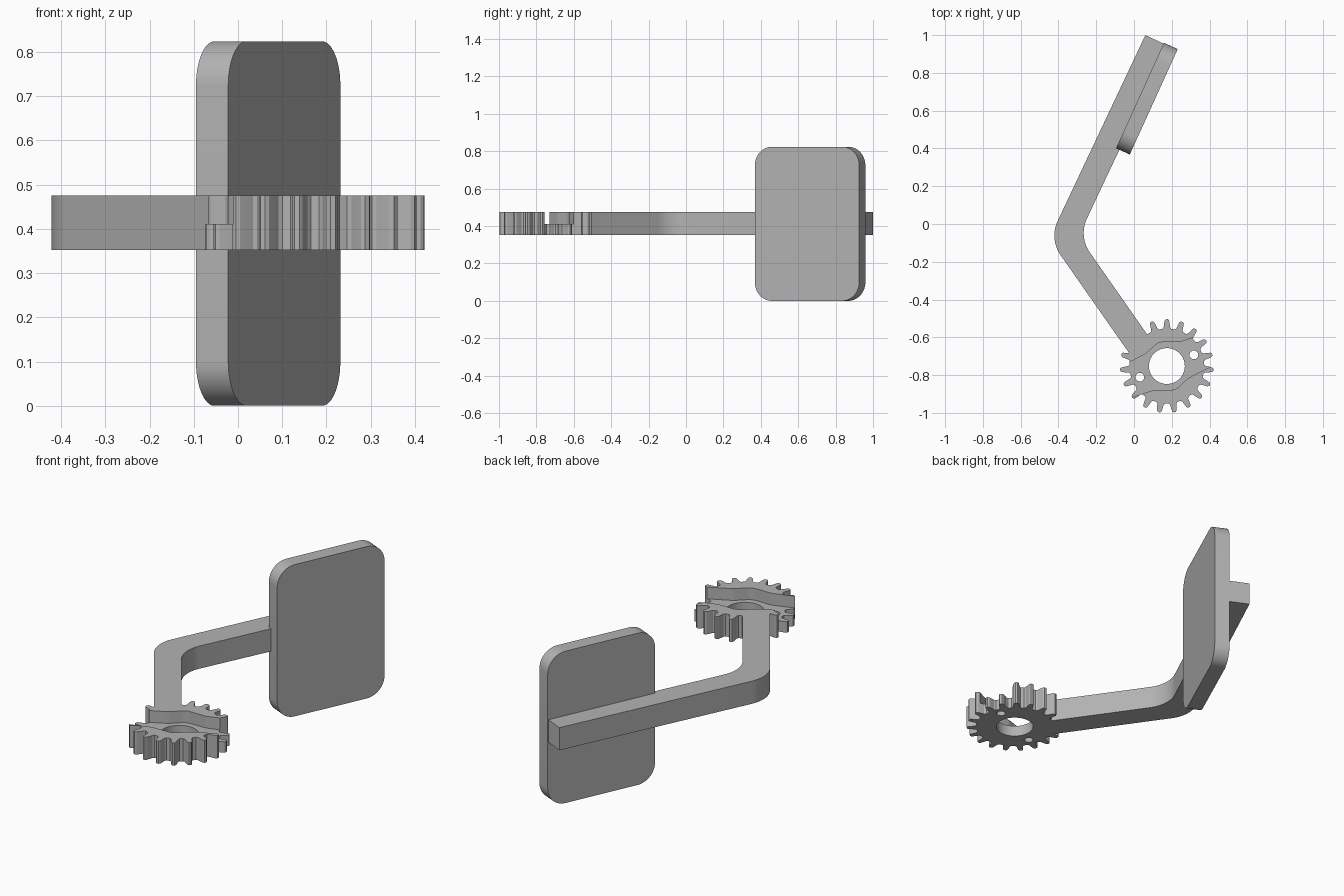
import bpy, bmesh, math
from mathutils import Vector, Matrix

if "Cube" in bpy.data.objects:
    bpy.data.objects.remove(bpy.data.objects["Cube"], do_unlink=True)

grey = bpy.data.materials.new("plain_grey")
grey.use_nodes = True
grey.diffuse_color = (0.45, 0.45, 0.45, 1)
grey.node_tree.nodes["Principled BSDF"].inputs["Base Color"].default_value = grey.diffuse_color

LOW, HIGH, FLOOR = 0.352, 0.475, 0.411
CENTRE = Vector((0.174, -0.752))


def round_corners(points, radii, steps=10):
    """Replace each corner of a 2D outline by a tangent arc."""
    out = []
    for i, (p, r) in enumerate(zip(points, radii)):
        p = Vector(p)
        a = (Vector(points[i - 1]) - p).normalized()
        b = (Vector(points[(i + 1) % len(points)]) - p).normalized()
        if r == 0:
            out.append(p)
            continue
        half = a.angle(b) / 2
        mid = p + (a + b).normalized() * r / math.sin(half)
        start = p + a * r / math.tan(half) - mid
        end = p + b * r / math.tan(half) - mid
        turn = math.atan2(start.x * end.y - start.y * end.x, start.dot(end))
        out += [mid + Matrix.Rotation(turn * k / steps, 2) @ start for k in range(steps + 1)]
    return out


def circle(mid, r, n=40):
    return [Vector(mid) + r * Vector((math.cos(k * math.tau / n), math.sin(k * math.tau / n)))
            for k in range(n)]


def prism(name, outline, z0, z1):
    """Extrude a flat outline between two heights."""
    bm = bmesh.new()
    face = bm.faces.new([bm.verts.new((p[0], p[1], z0)) for p in outline])
    top = bmesh.ops.extrude_face_region(bm, geom=[face])["geom"]
    bmesh.ops.translate(bm, vec=(0, 0, z1 - z0),
                        verts=[v for v in top if isinstance(v, bmesh.types.BMVert)])
    bmesh.ops.recalc_face_normals(bm, faces=bm.faces)
    mesh = bpy.data.meshes.new(name)
    bm.to_mesh(mesh)
    bm.free()
    mesh.materials.append(grey)
    obj = bpy.data.objects.new(name, mesh)
    bpy.context.collection.objects.link(obj)
    return obj


def activate(obj):
    bpy.ops.object.select_all(action="DESELECT")
    obj.select_set(True)
    bpy.context.view_layer.objects.active = obj


def cut(target, cutter):
    cutter.hide_render = True
    mod = target.modifiers.new("cut", "BOOLEAN")
    mod.operation, mod.solver, mod.object = "DIFFERENCE", "EXACT", cutter
    activate(target)
    bpy.ops.object.modifier_apply(modifier=mod.name)
    bpy.data.objects.remove(cutter, do_unlink=True)


# Gear: rounded teeth, one pointing straight back
TEETH = 19
half_tooth = [(-0.36, 0.198), (-0.25, 0.206), (-0.20, 0.225), (-0.15, 0.241), (-0.07, 0.248)]
tooth = half_tooth + [(-f, r) for f, r in reversed(half_tooth)]
outline = []
for k in range(TEETH):
    for f, r in tooth:
        a = math.pi / 2 + (k + f) * math.tau / TEETH
        outline.append(CENTRE + r * Vector((math.cos(a), math.sin(a))))
gear = prism("gear", outline, LOW, HIGH)

# Centre bore and two pin holes
cut(gear, prism("bore_cutter", circle(CENTRE, 0.095), 0.2, 0.6))
for s in (-1, 1):
    cut(gear, prism("pin_cutter", circle(CENTRE + s * Vector((0.143, 0.059)), 0.023, 20), 0.2, 0.6))

# Stepped channel over the top, the same after a half turn
edge = [(0.29, 0.20), (0.07, 0.127), (-0.045, 0.127), (-0.112, 0.064), (-0.30, -0.031)]
side = [CENTRE + Vector(p) for p in edge]
channel = side + [2 * CENTRE - p for p in side]
cut(gear, prism("channel_cutter", round_corners(channel, [0, 0.09, 0.07, 0.06, 0] * 2), FLOOR, 0.6))

# Bent arm
up = Vector((math.cos(math.radians(65)), math.sin(math.radians(65))))
down = Vector((math.cos(math.radians(-55)), math.sin(math.radians(-55))))
WIDTH = 0.135
outer_bend = Vector((-0.449, -0.079))
inner_bend = outer_bend + (up + down).normalized() * WIDTH / math.cos(math.radians(30))
outer_end = Vector((0.06, 1.0))
inner_end = outer_end + WIDTH * Vector((up.y, -up.x))
outer_foot = outer_bend + down * 0.76
inner_foot = outer_foot + WIDTH * Vector((-down.y, down.x))
arm = prism("arm", round_corners(
    [outer_end, outer_bend, outer_foot, inner_foot, inner_bend, inner_end],
    [0, 0.18, 0, 0, 0.18, 0], 16), LOW, HIGH)

# Upright pad with rounded corners, fixed to the arm end
L, H, T = 0.613, 0.824, 0.08
pad = prism("pad", round_corners([(0, 0), (L, 0), (L, H), (0, H)], [0.1] * 4, 12), 0, T)
along, out = Vector((up.x * 0.975, up.y, 0)).normalized(), None
out = Vector((along.y, -along.x, 0))
frame = Matrix((along, (0, 0, 1), out)).transposed().to_4x4()
frame.translation = (-0.095, 0.401, 0)
pad.data.transform(frame)

for obj in (gear, arm, pad):
    activate(obj)
    bpy.ops.object.shade_smooth_by_angle(angle=math.radians(30))
